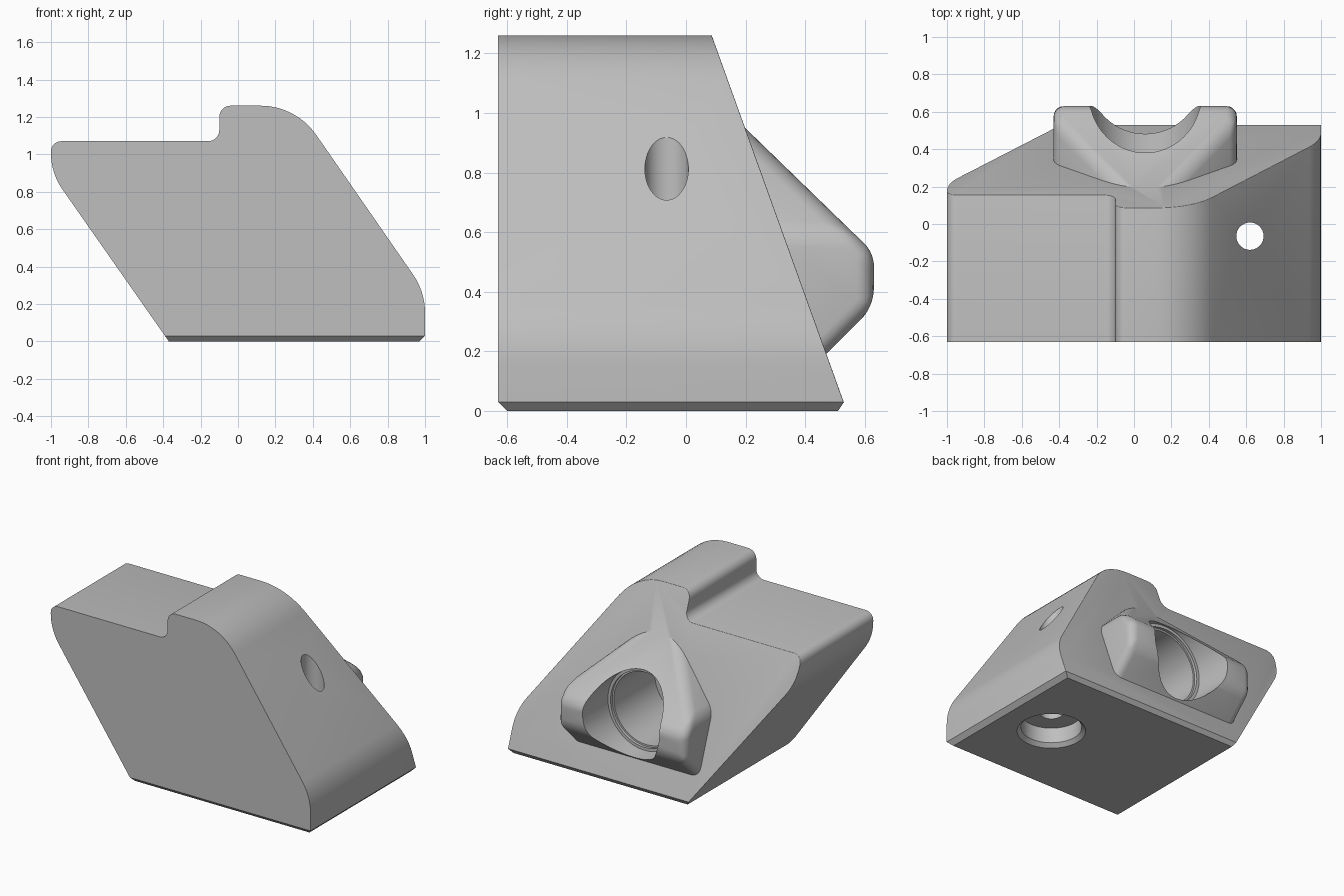
import bpy, bmesh, math
from mathutils import Vector, Matrix

default = bpy.data.objects.get("Cube")
if default:
    bpy.data.objects.remove(default, do_unlink=True)

grey = bpy.data.materials.new("plain_grey")
grey.use_nodes = True
grey.diffuse_color = (0.52, 0.52, 0.52, 1)
grey.node_tree.nodes["Principled BSDF"].inputs["Base Color"].default_value = grey.diffuse_color


def finish(bm, name):
    bmesh.ops.recalc_face_normals(bm, faces=bm.faces[:])
    mesh = bpy.data.meshes.new(name)
    bm.to_mesh(mesh)
    bm.free()
    mesh.materials.append(grey)
    obj = bpy.data.objects.new(name, mesh)
    bpy.context.collection.objects.link(obj)
    return obj


def rounded(corners, steps=8):
    """Outline from (x, z, radius) corners, with arcs where radius > 0."""
    out = []
    for i, (x, z, r) in enumerate(corners):
        p = Vector((x, z))
        if r == 0:
            out.append(p)
            continue
        a = (Vector(corners[i - 1][:2]) - p).normalized()
        b = (Vector(corners[(i + 1) % len(corners)][:2]) - p).normalized()
        half = a.angle(b) / 2
        centre = p + (a + b).normalized() * (r / math.sin(half))
        start = p + a * (r / math.tan(half)) - centre
        end = p + b * (r / math.tan(half)) - centre
        turn = start.angle_signed(end)
        for k in range(steps + 1):
            # angle_signed is clockwise-positive
            out.append(centre + Matrix.Rotation(-turn * k / steps, 2) @ start)
    return out


def prism(outline, y0, y1):
    bm = bmesh.new()
    face = bm.faces.new([bm.verts.new((p[0], y0, p[1])) for p in outline])
    new = bmesh.ops.extrude_face_region(bm, geom=[face])["geom"]
    bmesh.ops.translate(bm, vec=(0, y1 - y0, 0),
                        verts=[v for v in new if isinstance(v, bmesh.types.BMVert)])
    bmesh.ops.recalc_face_normals(bm, faces=bm.faces[:])
    return bm


def cut(bm, point, normal):
    """Slice off everything on the normal's side and cap the cut."""
    geom = bm.verts[:] + bm.edges[:] + bm.faces[:]
    bmesh.ops.bisect_plane(bm, geom=geom, dist=1e-5, plane_co=point,
                           plane_no=Vector(normal).normalized(), clear_outer=True)
    rim = [e for e in bm.edges if e.is_boundary]
    bmesh.ops.contextual_create(bm, geom=rim)
    bmesh.ops.recalc_face_normals(bm, faces=bm.faces[:])


def lathe(name, profile, matrix):
    bm = bmesh.new()
    verts = [bm.verts.new((r, 0, h)) for r, h in profile]
    edges = [bm.edges.new(pair) for pair in zip(verts, verts[1:])]
    bmesh.ops.spin(bm, geom=verts + edges, cent=(0, 0, 0), axis=(0, 0, 1),
                   angle=math.tau, steps=64)
    bmesh.ops.remove_doubles(bm, verts=bm.verts[:], dist=1e-4)
    bm.transform(matrix)
    return finish(bm, name)


def combine(target, tool, operation):
    mod = target.modifiers.new(operation.lower(), 'BOOLEAN')
    mod.operation, mod.object, mod.solver = operation, tool, 'EXACT'
    bpy.context.view_layer.objects.active = target
    bpy.ops.object.modifier_apply(modifier=mod.name)
    bpy.data.objects.remove(tool, do_unlink=True)


# Body: leaning stepped profile with a sloping back
body_outline = rounded([(-0.37, 0, 0), (-1, 0.9, 0.34), (-1, 1.07, 0.055),
                        (-0.1, 1.07, 0.06), (-0.1, 1.26, 0.06),
                        (0.31, 1.26, 0.36), (1, 0.265, 0.36), (1, 0, 0)])
bm = prism(body_outline, -0.63, 0.7)
back = Vector((0, 1, 0.36)).normalized()
cut(bm, (0, 0.54, 0), back)

# Rounded rim of the sloping back along the top and the +x side
rim = []
for e in bm.edges:
    faces = e.link_faces
    if len(faces) == 2 and any(f.normal.dot(back) > 0.99 for f in faces):
        side = min(faces, key=lambda f: f.normal.dot(back))
        if side.normal.z > -0.2:
            rim.append(e)
bmesh.ops.bevel(bm, geom=rim, offset=0.045, segments=4, profile=0.5,
                affect='EDGES', clamp_overlap=True)

# Bottom chamfers
cut(bm, (0, -0.6, 0), (0, -1, -1))
cut(bm, (0.97, 0, 0), (1, 0, -1))
cut(bm, (0, 0.51, 0), (0, 3, -2))
body = finish(bm, "wedge_body")

# Boss: six-sided collar, trimmed by upper and lower slanted planes
mid_x = 0.06
half_outline = [(0.49, 0.12), (0.49, 0.6), (0.08, 1.0)]
boss_outline = ([(mid_x + x, z) for x, z in half_outline]
                + [(mid_x - x, z) for x, z in reversed(half_outline)])
bm = prism(boss_outline, 0, 0.63)
cut(bm, (0, 0.59, 0.57), (0, 0.97, 1))
cut(bm, (0, 0.59, 0.31), (0, 1, -1))
bmesh.ops.bevel(bm, geom=bm.edges[:], offset=0.055, segments=5, profile=0.5,
                affect='EDGES', clamp_overlap=True)
combine(body, finish(bm, "back_boss"), 'UNION')

# Flared bore in the back, ending blind
bore = lathe("bore_cutter",
             [(0, -0.1), (0.25, -0.1), (0.25, 0.35), (0.262, 0.35), (0.262, 0.37),
              (0.282, 0.37), (0.305, 0.8), (0, 0.8)],
             Matrix.Translation((mid_x, 0, 0.49)) @ Matrix.Rotation(-math.pi / 2, 4, 'X'))
combine(body, bore, 'DIFFERENCE')

# Upright screw hole with a chamfered counterbore below
screw = lathe("screw_hole_cutter",
              [(0, -0.05), (0.265, -0.05), (0.19, 0.025), (0.19, 0.13),
               (0.073, 0.13), (0.073, 1.4), (0, 1.4)],
              Matrix.Translation((0.62, -0.065, 0)))
combine(body, screw, 'DIFFERENCE')

bpy.ops.object.select_all(action='DESELECT')
body.select_set(True)
bpy.context.view_layer.objects.active = body
bpy.ops.object.shade_smooth_by_angle(angle=math.radians(28))
